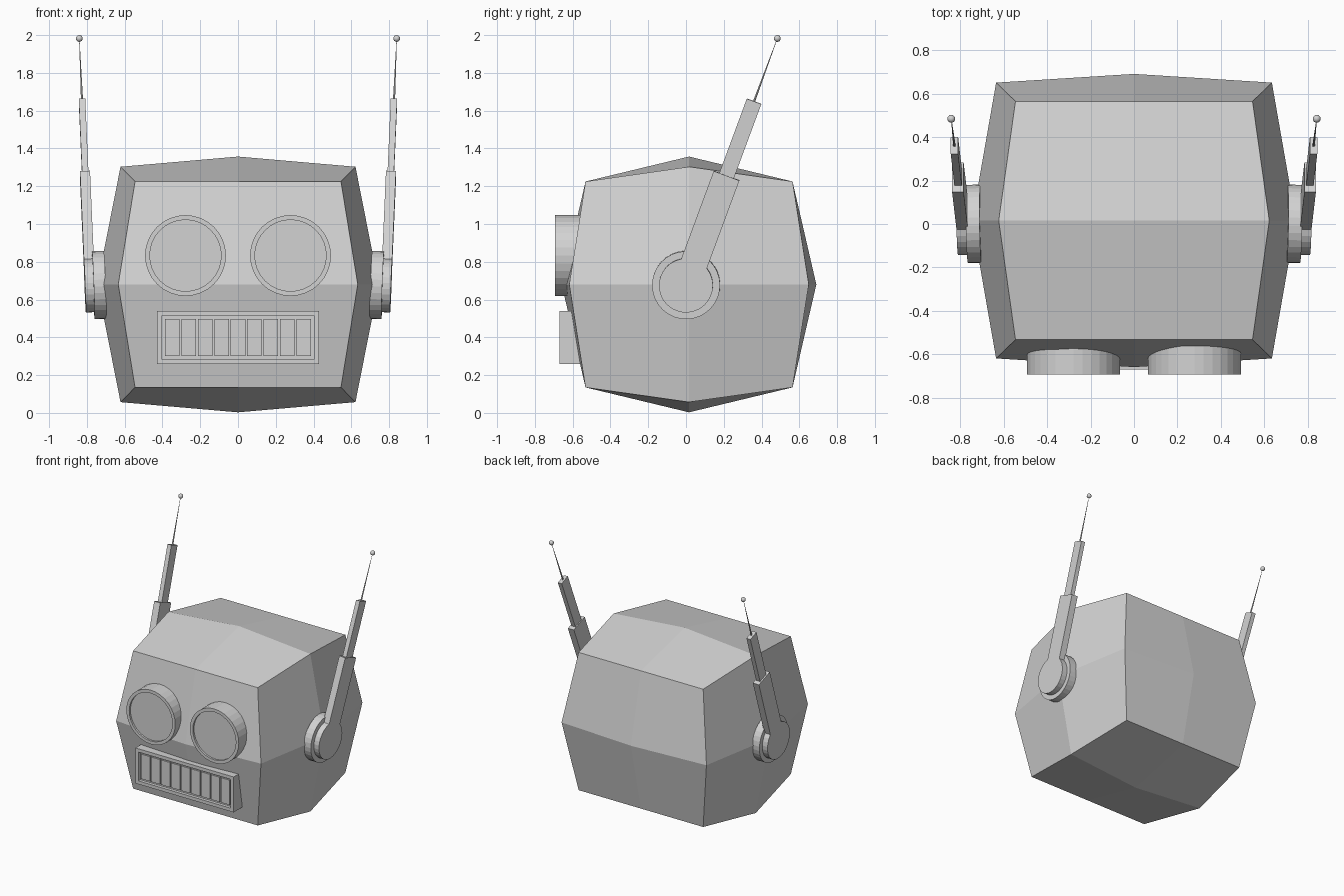
import bpy, bmesh, math
from mathutils import Matrix, Vector

if "Cube" in bpy.data.objects:
    bpy.data.objects.remove(bpy.data.objects["Cube"])

grey = bpy.data.materials.new("light grey")
grey.diffuse_color = (0.65, 0.65, 0.65, 1)
grey.use_nodes = True
grey.node_tree.nodes["Principled BSDF"].inputs["Base Color"].default_value = grey.diffuse_color


def finish(name, bm, mirror=False):
    bmesh.ops.recalc_face_normals(bm, faces=bm.faces)
    mesh = bpy.data.meshes.new(name)
    bm.to_mesh(mesh)
    bm.free()
    mesh.materials.append(grey)
    ob = bpy.data.objects.new(name, mesh)
    bpy.context.collection.objects.link(ob)
    if mirror:
        ob.modifiers.new("mirror", 'MIRROR').use_mirror_merge = False
    return ob


def add_box(bm, centre, size):
    m = Matrix.Translation(centre) @ Matrix.Diagonal((*size, 1))
    bmesh.ops.create_cube(bm, size=1, matrix=m)


def add_disc(bm, radius, x0, x1):
    m = Matrix.Translation(((x0 + x1) / 2, 0, 0)) @ Matrix.Rotation(math.pi / 2, 4, 'Y')
    bmesh.ops.create_cone(bm, cap_ends=True, segments=32, radius1=radius, radius2=radius,
                          depth=x1 - x0, matrix=m)


def recess_front(bm, border, depth):
    bm.normal_update()
    front = [f for f in bm.faces if f.normal.y < -0.9]
    bmesh.ops.inset_region(bm, faces=front, thickness=border)
    floor = bmesh.ops.extrude_discrete_faces(bm, faces=front)["faces"]
    verts = {v for f in floor for v in f.verts}
    bmesh.ops.translate(bm, verts=list(verts), vec=(0, depth, 0))


# head: cube split once per edge and puffed out, edges along x stay straight
bm = bmesh.new()
bmesh.ops.create_cube(bm, size=2)
bmesh.ops.subdivide_edges(bm, edges=bm.edges[:], cuts=1, use_grid_fill=True)
for v in bm.verts:
    x, y, z = (abs(c) > 0.5 for c in v.co)
    if x and y and z:
        k = (0.545, 0.548, 0.545)
    elif y and z:
        k = (0, 0.548, 0.545)
    elif x and z:
        k = (0.622, 0, 0.623)
    elif x and y:
        k = (0.634, 0.634, 0)
    else:
        k = (0.745, 0.674, 0.677)
    v.co = Vector([a * b for a, b in zip(v.co, k)]) + Vector((0, 0.016, 0.68))
finish("head", bm)

# eyes: short drums with a rim
bm = bmesh.new()
bmesh.ops.create_cone(bm, cap_ends=True, segments=32, radius1=0.214, radius2=0.214, depth=0.19,
                      matrix=Matrix.Translation((0.278, -0.598, 0.833)) @ Matrix.Rotation(math.pi / 2, 4, 'X'))
recess_front(bm, 0.025, 0.015)
finish("eye", bm, mirror=True)

# mouth frame and teeth
bm = bmesh.new()
add_box(bm, (0, -0.584, 0.4), (0.86, 0.17, 0.28))
recess_front(bm, 0.037, 0.025)
finish("mouth_frame", bm)
bm = bmesh.new()
for i in range(9):
    add_box(bm, ((i - 4) * 0.0872, -0.646, 0.4), (0.077, 0.022, 0.196))
finish("teeth", bm)

# ear and antenna frame: leans back and slightly outward
lean = (Matrix.Translation((0.783, 0, 0.675)) @ Matrix.Rotation(math.radians(-20.3), 4, 'X')
        @ Matrix.Rotation(math.radians(2.35), 4, 'Y'))

# ear disc
bm = bmesh.new()
add_disc(bm, 0.18, -0.08, -0.017)
bm.transform(lean)
finish("ear_disc", bm, mirror=True)

# small hub between the ear disc and the antenna
bm = bmesh.new()
add_disc(bm, 0.142, -0.04, -0.01)
bm.transform(lean)
finish("ear_hub", bm, mirror=True)

# antenna base: keyhole-shaped plate
bm = bmesh.new()
half, r = 0.0725, 0.143
start = math.asin(half / r)
profile = [(half, 0.62)]
for i in range(25):
    a = start + (2 * math.pi - 2 * start) * i / 24
    profile.append((r * math.sin(a), r * math.cos(a)))
profile.append((-half, 0.62))
face = bm.faces.new([bm.verts.new((-0.025, y, z)) for y, z in profile])
new = bmesh.ops.extrude_face_region(bm, geom=[face])["geom"]
bmesh.ops.translate(bm, verts=[g for g in new if isinstance(g, bmesh.types.BMVert)], vec=(0.053, 0, 0))
bm.transform(lean)
finish("antenna_base", bm, mirror=True)

# antenna upper section
bm = bmesh.new()
add_box(bm, (0, 0, 0.815), (0.034, 0.082, 0.45))
bm.transform(lean)
finish("antenna_section", bm, mirror=True)

# needle
bm = bmesh.new()
bmesh.ops.create_cone(bm, cap_ends=True, segments=8, radius1=0.006, radius2=0.001, depth=0.37,
                      matrix=lean @ Matrix.Translation((0, 0, 1.21)))
finish("antenna_needle", bm, mirror=True)

# tip ball
bm = bmesh.new()
bmesh.ops.create_uvsphere(bm, u_segments=16, v_segments=10, radius=0.018,
                          matrix=lean @ Matrix.Translation((0, 0, 1.395)))
for f in bm.faces:
    f.smooth = True
finish("antenna_ball", bm, mirror=True)
